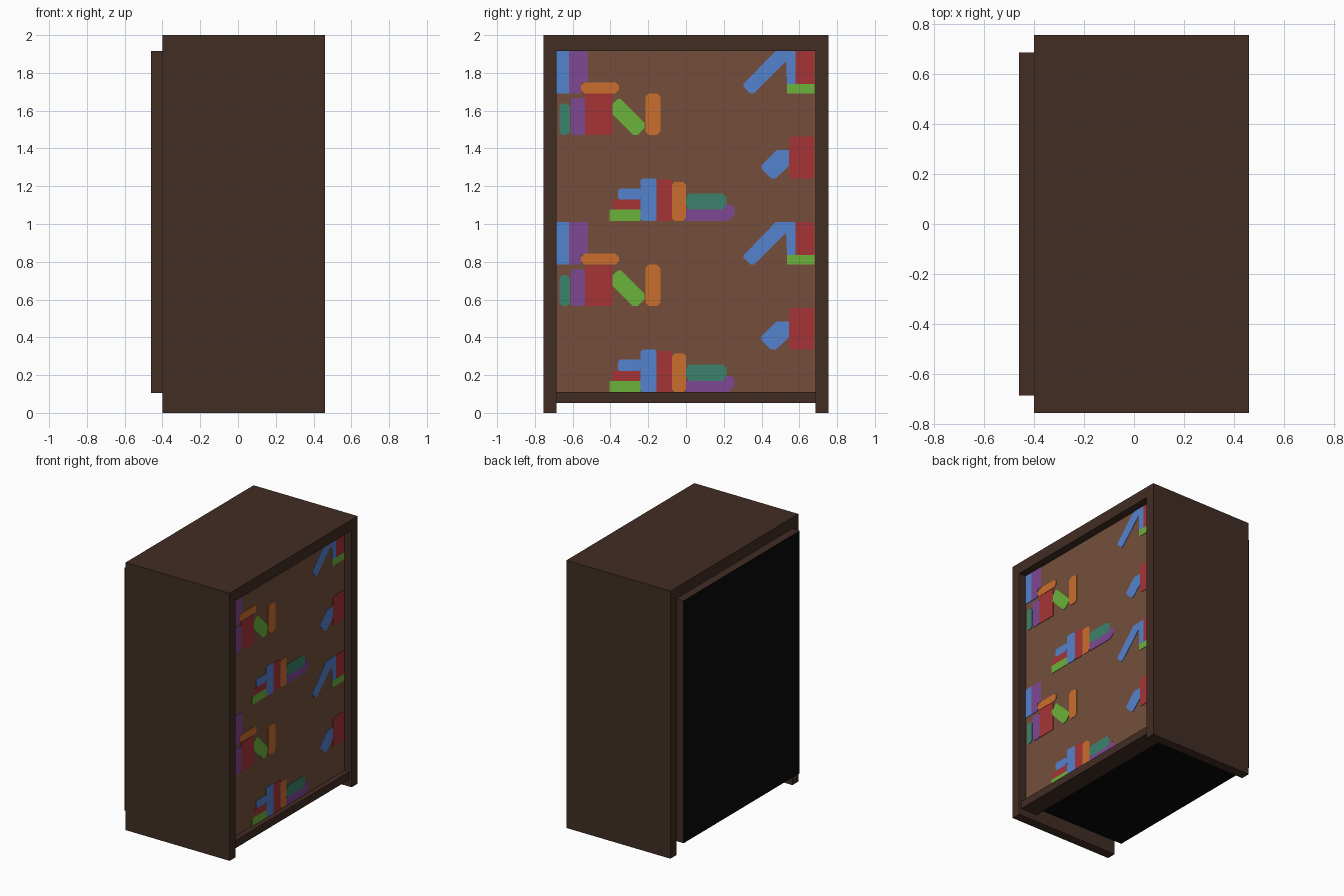
import bpy, bmesh

if "Cube" in bpy.data.objects:
    bpy.data.objects.remove(bpy.data.objects["Cube"])


def mat(name, r, g, b):
    lin = [((c / 255 + 0.055) / 1.055) ** 2.4 if c > 10 else c / 255 / 12.92 for c in (r, g, b)]
    m = bpy.data.materials.new(name)
    m.diffuse_color = (*lin, 1)
    m.use_nodes = True
    m.node_tree.nodes["Principled BSDF"].inputs["Base Color"].default_value = m.diffuse_color
    return m


M = {
    "dark": mat("dark wood", 65, 45, 36),
    "panel": mat("panel brown", 117, 79, 59),
    "black": mat("black", 9, 9, 9),
    "blue": mat("blue", 84, 130, 205),
    "purple": mat("purple", 126, 72, 148),
    "orange": mat("orange", 203, 110, 45),
    "teal": mat("teal", 60, 130, 108),
    "red": mat("red", 166, 52, 54),
    "green": mat("green", 108, 178, 58),
}


def finish(bm, name, *mats):
    me = bpy.data.meshes.new(name)
    bmesh.ops.recalc_face_normals(bm, faces=bm.faces)
    bm.to_mesh(me)
    bm.free()
    for m in mats:
        me.materials.append(M[m])
    ob = bpy.data.objects.new(name, me)
    bpy.context.collection.objects.link(ob)
    return ob


def box(name, x0, x1, y0, y1, z0, z1, *mats):
    bm = bmesh.new()
    bmesh.ops.create_cube(bm, size=1)
    for v in bm.verts:
        v.co = (x1 if v.co.x > 0 else x0, y1 if v.co.y > 0 else y0, z1 if v.co.z > 0 else z0)
    return finish(bm, name, *mats)


# Outer case: two sides, top, and a plinth bar
IN, OUT = 0.685, 0.755
for side, s in (("left", -1), ("right", 1)):
    ys = sorted((s * IN, s * OUT))
    box(side + "_side_panel", -0.40, 0.46, *ys, 0, 2, "dark")
box("top_panel", -0.40, 0.46, -IN, IN, 1.917, 2, "dark")
box("plinth_bar", 0.30, 0.44, -IN, IN, 0.052, 0.11, "dark")

# Inner block: brown book face, black back and underside
core = box("inner_block", -0.46, 0.40, -IN, IN, 0.105, 1.917, "dark", "panel", "black")
for p in core.data.polygons:
    if p.normal.x > 0.5:
        p.material_index = 1
    elif p.normal.x < -0.5 or p.normal.z < -0.5:
        p.material_index = 2

# Painted books: (colour, y0, y1, z0, z1, corner cut)
BOOKS = [
    ("blue", -0.685, -0.62, 0.785, 1.01, 0),
    ("purple", -0.62, -0.52, 0.845, 1.01, 0),
    ("purple", -0.62, -0.555, 0.785, 0.845, 0),
    ("orange", -0.555, -0.355, 0.785, 0.843, 0.018),
    ("teal", -0.67, -0.615, 0.565, 0.73, 0.015),
    ("purple", -0.61, -0.535, 0.565, 0.76, 0.01),
    ("red", -0.535, -0.388, 0.565, 0.783, 0),
    ("orange", -0.215, -0.135, 0.565, 0.785, 0.018),
    ("green", 0.535, 0.68, 0.785, 0.835, 0),
    ("red", 0.58, 0.68, 0.835, 1.01, 0),
    ("red", 0.545, 0.68, 0.335, 0.555, 0.01),
    ("green", -0.405, -0.24, 0.11, 0.17, 0),
    ("red", -0.39, -0.24, 0.17, 0.222, 0),
    ("blue", -0.36, -0.24, 0.222, 0.282, 0.01),
    ("blue", -0.24, -0.155, 0.11, 0.335, 0.01),
    ("red", -0.155, -0.075, 0.11, 0.328, 0),
    ("orange", -0.075, 0.0, 0.11, 0.315, 0.015),
    ("teal", 0.0, 0.215, 0.17, 0.255, 0.02),
]
# Leaning books as outlines
LEANING = [
    ("green", [(-0.405, 0.69), (-0.405, 0.715), (-0.36, 0.755), (-0.345, 0.755), (-0.22, 0.63),
               (-0.22, 0.60), (-0.255, 0.565), (-0.28, 0.565)]),
    ("blue", [(0.305, 0.835), (0.305, 0.82), (0.34, 0.785), (0.36, 0.785), (0.53, 0.955),
              (0.535, 0.835), (0.58, 0.835), (0.58, 1.01), (0.475, 1.01)]),
    ("blue", [(0.40, 0.405), (0.40, 0.385), (0.45, 0.335), (0.475, 0.335), (0.545, 0.40),
              (0.545, 0.485), (0.48, 0.485)]),
    ("purple", [(0.0, 0.11), (0.225, 0.11), (0.258, 0.14), (0.258, 0.18), (0.24, 0.195),
                (0.215, 0.195), (0.195, 0.17), (0.0, 0.17)]),
]


def rect(a, b, c, d, k):
    if not k:
        return [(a, c), (b, c), (b, d), (a, d)]
    return [(a + k, c), (b - k, c), (b, c + k), (b, d - k), (b - k, d), (a + k, d), (a, d - k), (a, c + k)]


SHAPES = [(c, rect(*r)) for c, *r in BOOKS] + LEANING
for colour in ("blue", "purple", "orange", "teal", "red", "green"):
    bm = bmesh.new()
    for dz in (0, 0.907):  # the painted rows repeat once, higher up
        for c, pts in SHAPES:
            if c == colour:
                face = bm.faces.new([bm.verts.new((0.4, y, z + dz)) for y, z in pts])
                ext = bmesh.ops.extrude_face_region(bm, geom=[face])
                for v in ext["geom"]:
                    if isinstance(v, bmesh.types.BMVert):
                        v.co.x += 0.003
    finish(bm, colour + "_books", colour)
